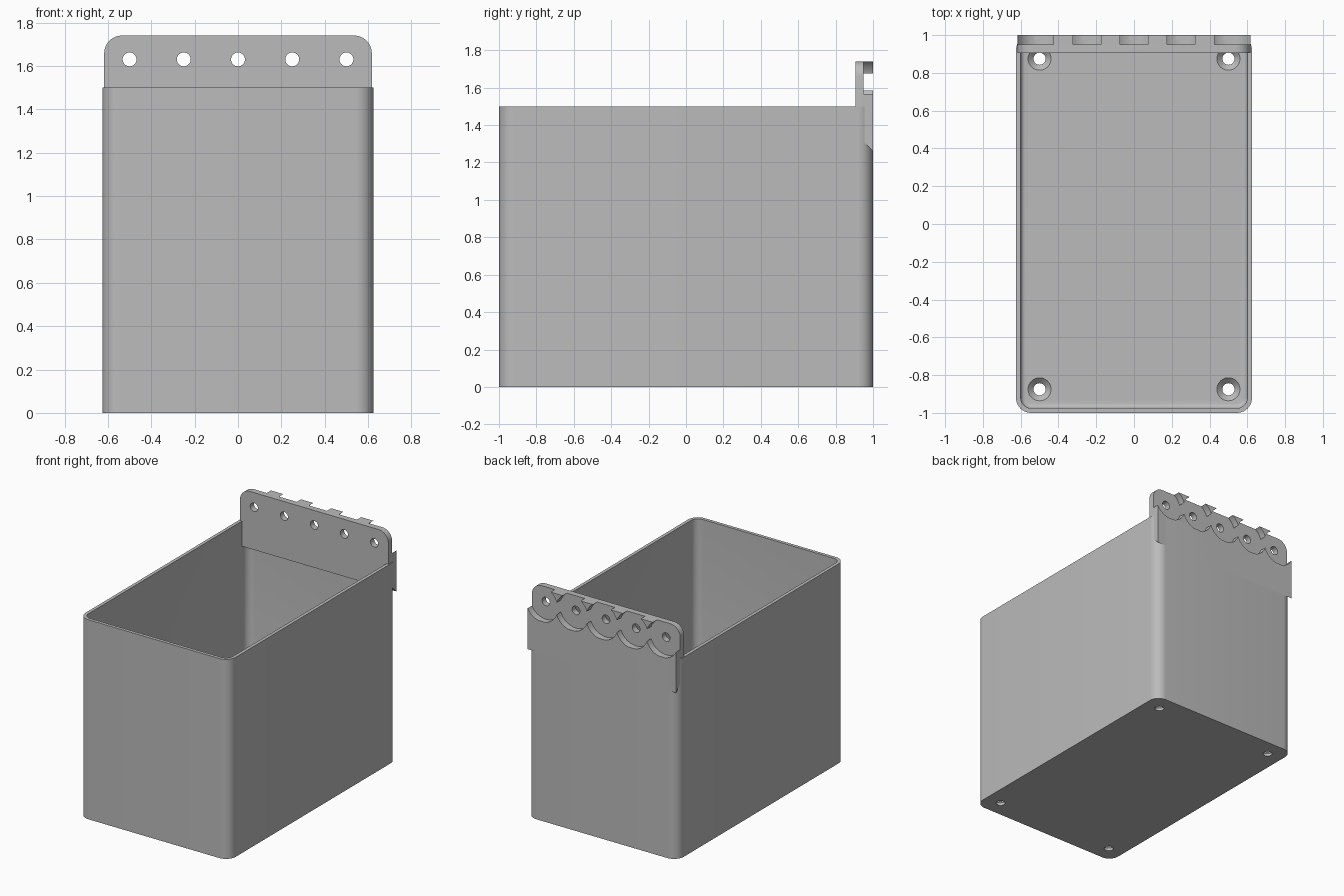
import bpy, bmesh
from math import pi, sin, cos, radians
from mathutils import Matrix

cube = bpy.data.objects.get("Cube")
if cube:
    bpy.data.objects.remove(cube, do_unlink=True)

grey = bpy.data.materials.new("light_grey_plastic")
grey.use_nodes = True
COLOUR = (0.5, 0.5, 0.5, 1)
grey.diffuse_color = COLOUR
for node in grey.node_tree.nodes:
    if node.type == 'BSDF_PRINCIPLED':
        node.inputs["Base Color"].default_value = COLOUR

W, D, H = 0.625, 1.0, 1.5      # half width, half depth, height of the bin
WALL, FLOOR, R = 0.025, 0.05, 0.08
PANEL_W, PANEL_TOP, PANEL_IN = 0.617, 1.74, 0.905
HOLE_Z, HOLE_R = 1.63, 0.032
HOOK_X = [i * 0.25 for i in range(-2, 3)]


def make(name, bm):
    bmesh.ops.recalc_face_normals(bm, faces=bm.faces)
    mesh = bpy.data.meshes.new(name)
    bm.to_mesh(mesh)
    bm.free()
    mesh.materials.append(grey)
    obj = bpy.data.objects.new(name, mesh)
    bpy.context.collection.objects.link(obj)
    return obj


def ring(bm, inset, r, z, steps=10):
    """Rounded rectangle of vertices at height z."""
    verts = []
    for q, (sx, sy) in enumerate([(1, 1), (-1, 1), (-1, -1), (1, -1)]):
        for i in range(steps + 1):
            a = (q + i / steps) * pi / 2
            verts.append(bm.verts.new((sx * (W - inset - r) + r * cos(a),
                                       sy * (D - inset - r) + r * sin(a), z)))
    return verts


def cutter(name, parts):
    """Cones given as (centre, bottom radius, top radius, depth, rotation)."""
    bm = bmesh.new()
    for loc, r1, r2, depth, rot in parts:
        bmesh.ops.create_cone(bm, cap_ends=True, segments=48, radius1=r1, radius2=r2,
                              depth=depth, matrix=Matrix.Translation(loc) @ rot)
    obj = make(name, bm)
    obj.hide_render = True
    return obj


def cut(obj, tool):
    mod = obj.modifiers.new("cut", 'BOOLEAN')
    mod.operation, mod.solver, mod.object = 'DIFFERENCE', 'EXACT', tool
    mod.use_self = True
    bpy.context.view_layer.objects.active = obj
    bpy.ops.object.modifier_apply(modifier=mod.name)
    bpy.data.objects.remove(tool, do_unlink=True)


# Open bin: outer shell, rim, inner walls and a filleted floor
bm = bmesh.new()
rings = [ring(bm, 0, R, 0), ring(bm, 0, R, H),
         ring(bm, WALL, R - WALL, H)]
for i in range(6):
    a = i / 5 * pi / 2
    f = 0.025
    rings.append(ring(bm, WALL + f * (1 - cos(a)), R - WALL - f * (1 - cos(a)),
                      FLOOR + f * (1 - sin(a))))
for low, high in zip(rings, rings[1:]):
    for i in range(len(low)):
        j = (i + 1) % len(low)
        bm.faces.new((low[i], low[j], high[j], high[i]))
bm.faces.new(rings[0])
bm.faces.new(rings[-1])
bin_body = make("bin_body", bm)

# Countersunk screw holes in the floor
flat = Matrix.Identity(4)
corners = [(x, y) for x in (-0.5, 0.5) for y in (-0.875, 0.875)]
cut(bin_body, cutter("drain_holes", [((x, y, 0), HOLE_R, HOLE_R, 0.3, flat) for x, y in corners]))
cut(bin_body, cutter("countersinks", [((x, y, FLOOR - 0.014), HOLE_R, 0.062, 0.03, flat)
                                      for x, y in corners]))

# Hanging panel: side profile extruded across, top corners rounded
bm = bmesh.new()
profile = [(PANEL_IN, PANEL_TOP), (D, PANEL_TOP), (D, 1.26), (0.95, 1.31), (PANEL_IN, 1.31)]
face = bm.faces.new([bm.verts.new((-PANEL_W, y, z)) for y, z in profile])
out = bmesh.ops.extrude_face_region(bm, geom=[face])
bmesh.ops.translate(bm, vec=(2 * PANEL_W, 0, 0),
                    verts=[v for v in out["geom"] if isinstance(v, bmesh.types.BMVert)])
top_ends = [e for e in bm.edges
            if all(v.co.z > PANEL_TOP - 0.01 for v in e.verts)
            and abs(e.verts[0].co.x - e.verts[1].co.x) < 0.01]
bmesh.ops.bevel(bm, geom=top_ends, offset=0.082, segments=10, profile=0.5, affect='EDGES')
panel = make("hanging_panel", bm)

# Round washer recesses on the back and screw holes through the panel
turn = Matrix.Rotation(radians(90), 4, 'X')
cut(panel, cutter("recesses", [((x, 1.05, HOLE_Z), 0.133, 0.133, 0.2, turn) for x in HOOK_X]))
cut(panel, cutter("screw_holes", [((x, 0.95, HOLE_Z), HOLE_R, HOLE_R, 0.4, turn) for x in HOOK_X]))

# Smooth the rounded corners, keep edges sharp
bpy.ops.object.select_all(action='DESELECT')
for obj in (bin_body, panel):
    obj.select_set(True)
bpy.context.view_layer.objects.active = bin_body
bpy.ops.object.shade_smooth_by_angle(angle=radians(30))
